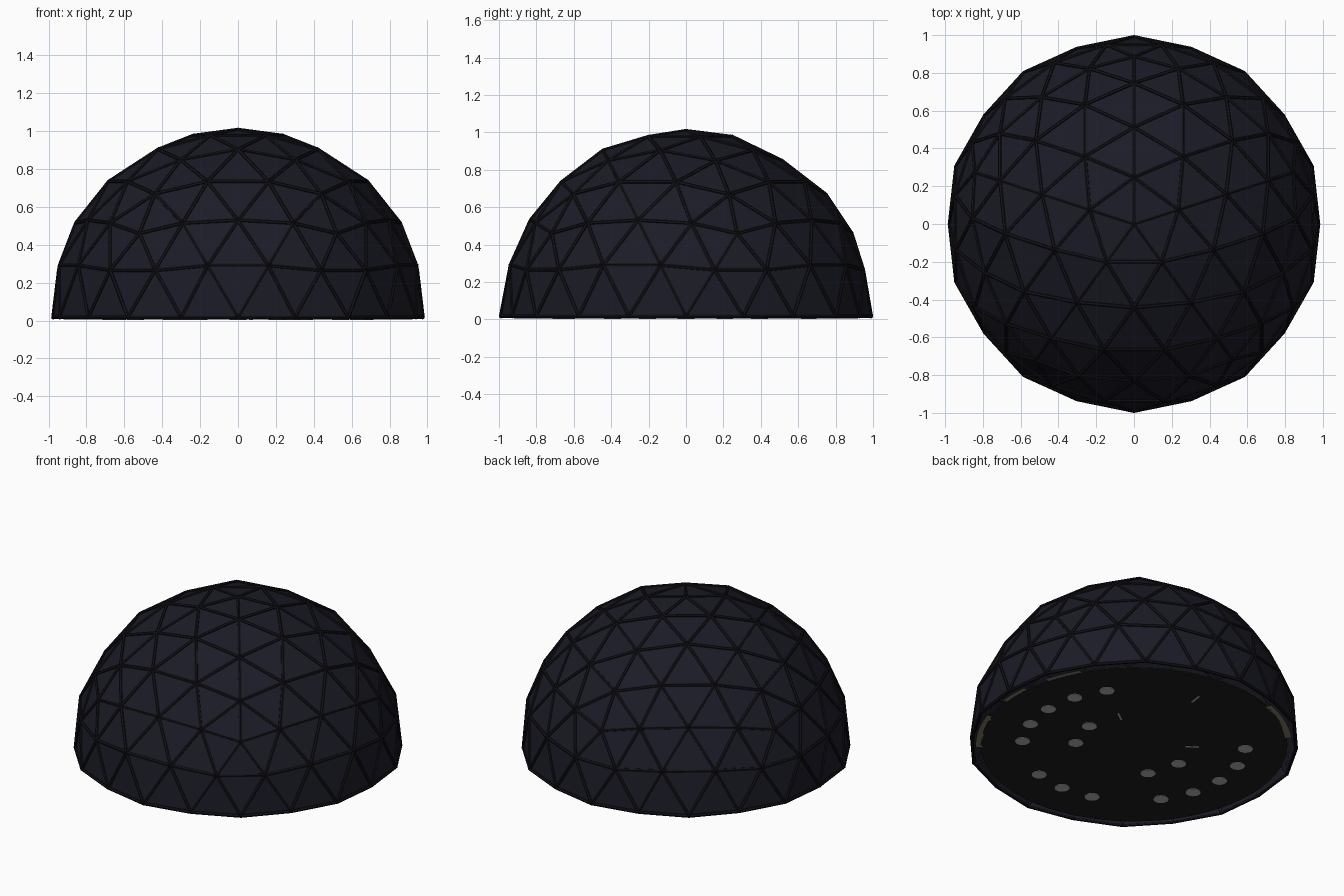
import bpy, bmesh
from math import sin, cos, radians, sqrt
from mathutils import Vector, Matrix

cube = bpy.data.objects.get("Cube")
if cube:
    bpy.data.objects.remove(cube)

RADIUS = 0.989      # dome node radius
BASE_Z = 0.018      # height of the lowest nodes
STRUT = 0.011       # strut thickness (radius)
FREQ = 4            # divisions of each icosahedron edge


def material(name, r, g, b):
    m = bpy.data.materials.new(name)
    m.use_nodes = True
    m.diffuse_color = (r, g, b, 1)
    bsdf = m.node_tree.nodes["Principled BSDF"]
    bsdf.inputs["Base Color"].default_value = (r, g, b, 1)
    bsdf.inputs["Roughness"].default_value = 0.7
    return m


NAVY = material("dark navy panel", 0.011, 0.011, 0.020)
BLACK = material("black strut", 0.006, 0.006, 0.009)
FLOOR = material("black floor", 0.012, 0.012, 0.014)
GREY = material("grey foot", 0.45, 0.45, 0.45)
OLIVE = material("olive trim", 0.22, 0.20, 0.13)


def finish(bm, name, mat):
    mesh = bpy.data.meshes.new(name)
    bm.to_mesh(mesh)
    bm.free()
    mesh.materials.append(mat)
    obj = bpy.data.objects.new(name, mesh)
    bpy.context.collection.objects.link(obj)
    return obj


def polar(r, degrees, z=0.0):
    return Vector((r * cos(radians(degrees)), r * sin(radians(degrees)), z))


# Geodesic shell: the upper half of a subdivided icosahedron
ring_z = 1 / sqrt(5)
ring_r = 2 * ring_z
top = Vector((0, 0, 1))
upper = [polar(ring_r, 90 + 72 * k, ring_z) for k in range(5)]
lower = [polar(ring_r, 126 + 72 * k, -ring_z) for k in range(5)]
big_faces = []
for k in range(5):
    n = (k + 1) % 5
    big_faces += [(top, upper[k], upper[n]),
                  (upper[k], lower[k], upper[n]),
                  (lower[k], lower[n], upper[n])]


def node(face, i, j):
    weights = (FREQ - i - j, i, j)
    p = sum((v * w for v, w in zip(face, weights)), Vector()).normalized()
    # nodes halfway along an icosahedron edge sit slightly lower
    r = RADIUS - 0.014 if sorted(weights) == [0, 2, 2] else RADIUS
    return p * r + Vector((0, 0, BASE_Z))


shell = bmesh.new()
for face in big_faces:
    for i in range(FREQ):
        for j in range(FREQ - i):
            tris = [((i, j), (i + 1, j), (i, j + 1))]
            if i + j < FREQ - 1:
                tris.append(((i + 1, j), (i + 1, j + 1), (i, j + 1)))
            for tri in tris:
                pts = [node(face, *t) for t in tri]
                if sum(p.z - BASE_Z for p in pts) > 0.01:
                    shell.faces.new([shell.verts.new(p) for p in pts])
bmesh.ops.remove_doubles(shell, verts=shell.verts, dist=0.001)
bmesh.ops.recalc_face_normals(shell, faces=shell.faces)
nodes = [v.co.copy() for v in shell.verts]
edges = [(e.verts[0].co.copy(), e.verts[1].co.copy()) for e in shell.edges]
panels = finish(shell, "dome_panels", NAVY)
thick = panels.modifiers.new("thickness", "SOLIDIFY")
thick.thickness = 0.01
thick.offset = -1

# Struts along every panel edge
struts = bmesh.new()
for a, b in edges:
    d = b - a
    outward = ((a + b) / 2 - Vector((0, 0, BASE_Z))).normalized()
    z = d.normalized()
    x = outward.cross(z).normalized()
    turn = Matrix((x, z.cross(x), z)).transposed().to_4x4()
    bmesh.ops.create_cone(struts, cap_ends=True, segments=6, radius1=STRUT,
                          radius2=STRUT, depth=d.length,
                          matrix=Matrix.Translation((a + b) / 2) @ turn)
finish(struts, "frame_struts", BLACK)

# Small joints where the struts meet
joints = bmesh.new()
for p in nodes:
    bmesh.ops.create_icosphere(joints, subdivisions=1, radius=STRUT + 0.002,
                               matrix=Matrix.Translation(p))
finish(joints, "frame_joints", BLACK)


# Flat arc plates lying in the gap around the floor
def arc_band(name, r_in, r_out, start, end):
    bm = bmesh.new()
    rows = []
    for s in range(9):
        angle = start + (end - start) * s / 8
        rows.append([bm.verts.new(polar(r, angle, 0.006))
                     for r in (r_in, r_out)])
    for (a, b), (c, d) in zip(rows, rows[1:]):
        bm.faces.new((a, c, d, b))
    finish(bm, name, OLIVE)


arc_band("trim_left", 0.91, 0.95, -42, -18)
arc_band("trim_left_short", 0.92, 0.95, -6, 6)
arc_band("trim_back_short", 0.92, 0.95, 16, 30)
arc_band("trim_right", 0.91, 0.95, 110, 135)


# Floor disc and the round feet showing beneath it
def add_disc(bm, r, depth, centre, segments):
    bmesh.ops.create_cone(bm, cap_ends=True, segments=segments, radius1=r,
                          radius2=r, depth=depth,
                          matrix=Matrix.Translation(centre))


floor = bmesh.new()
add_disc(floor, 0.92, 0.008, (0, 0, 0.010), 64)
finish(floor, "floor", FLOOR)

# Feet stand in three groups, every 18 degrees: left, front and right
feet = bmesh.new()
outer = [18 * k for k in (-2, -1, 0, 1, 2, -4, -5, -6, 8, 9, 10, 11, 12)]
inner = [-36, 0, 180, 216]
for r, angles in ((0.67, outer), (0.35, inner)):
    for angle in angles:
        add_disc(feet, 0.045, 0.004, polar(r, angle, 0.005), 20)
finish(feet, "furniture_feet", GREY)

# Narrow radial bars
bars = bmesh.new()
for r, angle in ((0.35, 36), (0.35, 144), (0.66, 84)):
    place = (Matrix.Translation(polar(r, angle, 0.005))
             @ Matrix.Rotation(radians(angle), 4, "Z")
             @ Matrix.Diagonal((0.08, 0.012, 0.004, 1)))
    bmesh.ops.create_cube(bars, size=1, matrix=place)
finish(bars, "floor_bars", GREY)
